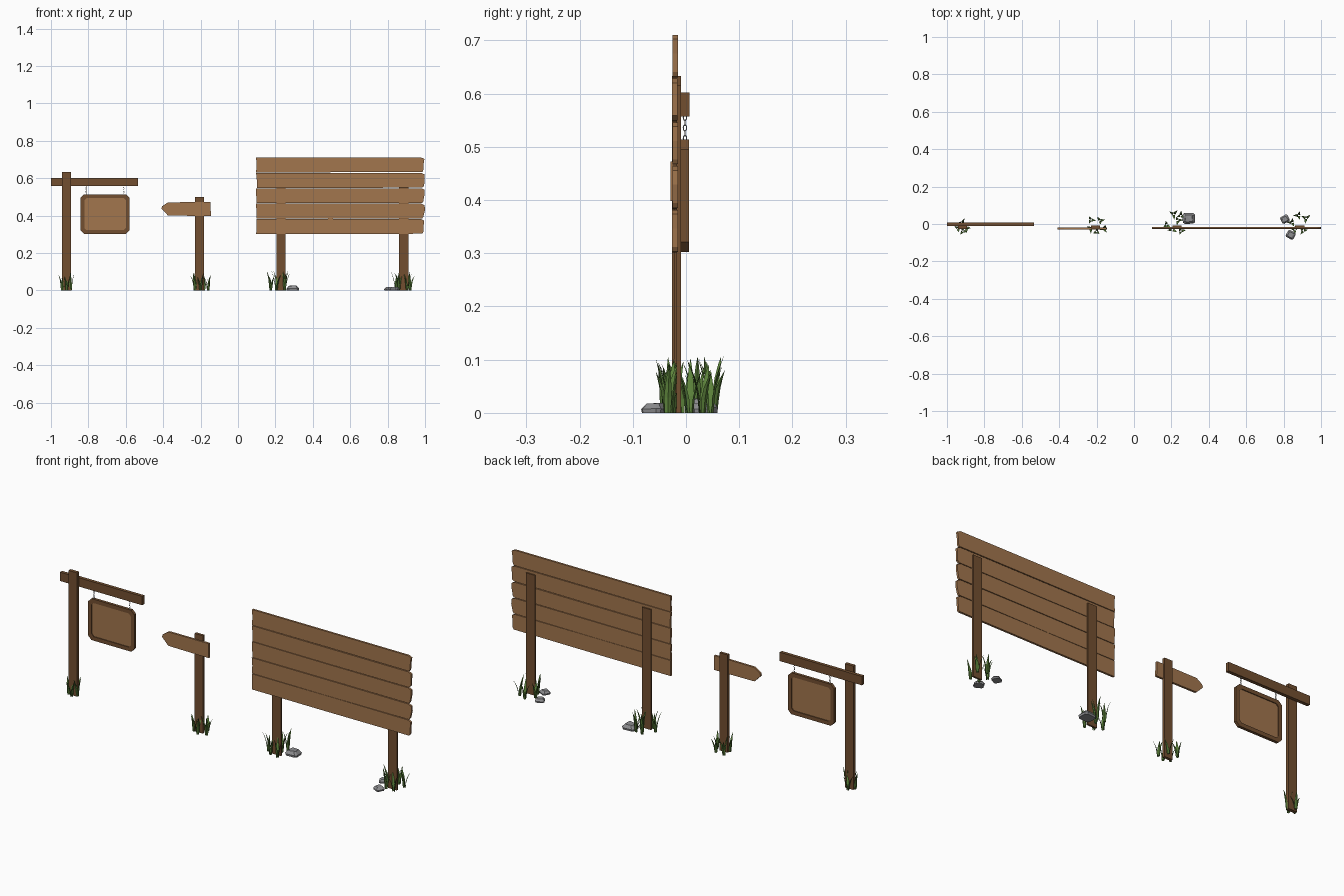
import bpy, bmesh, math, random
from mathutils import Vector, Matrix

if "Cube" in bpy.data.objects:
    bpy.data.objects.remove(bpy.data.objects["Cube"])

random.seed(4)


def material(name, rgb):
    m = bpy.data.materials.new(name)
    m.diffuse_color = (*rgb, 1)
    m.use_nodes = True
    m.node_tree.nodes["Principled BSDF"].inputs["Base Color"].default_value = m.diffuse_color
    return m


DARK = material("dark_wood", (0.17, 0.078, 0.03))
LIGHT = material("light_wood", (0.36, 0.18, 0.075))
GREEN = material("grass_green", (0.11, 0.23, 0.045))
STONE = material("stone_grey", (0.27, 0.27, 0.28))
METAL = material("chain_grey", (0.5, 0.5, 0.52))


def finish(bm, name, mat):
    bmesh.ops.recalc_face_normals(bm, faces=bm.faces)
    me = bpy.data.meshes.new(name)
    bm.to_mesh(me)
    bm.free()
    me.materials.append(mat)
    ob = bpy.data.objects.new(name, me)
    bpy.context.collection.objects.link(ob)
    return ob


def skin(bm, rings, closed=False):
    """Join successive rings of points with quads, capped or looped."""
    vs = [[bm.verts.new(p) for p in r] for r in rings]
    n = len(vs[0])
    pairs = list(zip(vs, vs[1:])) + ([(vs[-1], vs[0])] if closed else [])
    for a, b in pairs:
        for i in range(n):
            bm.faces.new((a[i], a[(i + 1) % n], b[(i + 1) % n], b[i]))
    if not closed:
        bm.faces.new(vs[0])
        bm.faces.new(vs[-1])


def prism(name, pts, y0, y1, mat):
    """Extrude an x-z outline between two y positions."""
    bm = bmesh.new()
    skin(bm, [[(x, y, z) for x, z in pts] for y in (y0, y1)])
    return finish(bm, name, mat)


def rect(x0, x1, z0, z1):
    return [(x0, z0), (x1, z0), (x1, z1), (x0, z1)]


def octagon(x0, x1, z0, z1, c):
    return [(x0 + c, z0), (x1 - c, z0), (x1, z0 + c), (x1, z1 - c),
            (x1 - c, z1), (x0 + c, z1), (x0, z1 - c), (x0, z0 + c)]


# Hanging sign: post, beam, panel and frame
prism("hanging_sign_post", rect(-0.94, -0.892, 0, 0.633), -0.026, -0.009, DARK)
prism("hanging_sign_beam", rect(-1.0, -0.535, 0.557, 0.602), -0.01, 0.007, DARK)
prism("hanging_panel", octagon(-0.828, -0.592, 0.312, 0.502, 0.012), -0.005, 0.001, LIGHT)
outer = octagon(-0.842, -0.58, 0.302, 0.514, 0.019)
inner = octagon(-0.822, -0.60, 0.322, 0.494, 0.012)
bm = bmesh.new()
skin(bm, [[(x, y, z) for x, z in o] for o, y in
          ((outer, -0.009), (inner, -0.009), (inner, 0.0055), (outer, 0.0055))], closed=True)
finish(bm, "hanging_frame", DARK)

# Chains of alternating oval links
for x in (-0.812, -0.612):
    bm = bmesh.new()
    for k in range(5):
        rings = []
        for i in range(10):
            a = math.tau * i / 10
            ring = []
            for j in range(4):
                b = math.tau * j / 4
                u = math.cos(a) * (0.0032 + 0.001 * math.cos(b))
                w = math.sin(a) * (0.0058 + 0.001 * math.cos(b))
                v = 0.001 * math.sin(b)
                p = (u, v) if k % 2 else (v, u)
                ring.append((x + p[0], -0.002 + p[1], 0.516 + 0.0098 * k + w))
            rings.append(ring)
        skin(bm, rings, closed=True)
    finish(bm, "chain", METAL)

# Arrow sign
prism("arrow_post", rect(-0.229, -0.183, 0, 0.5), -0.023, -0.009, DARK)
prism("arrow_board", [(-0.145, 0.398), (-0.147, 0.472), (-0.374, 0.471), (-0.405, 0.45),
                      (-0.41, 0.437), (-0.374, 0.4)], -0.029, -0.018, LIGHT)

# Large board posts
for x in (0.23, 0.886):
    prism("board_post", rect(x - 0.025, x + 0.025, 0, 0.615), -0.018, -0.009, DARK)

# Five slightly uneven planks
for i in range(5):
    z0 = 0.302 + 0.0822 * i
    z1 = z0 + 0.0795
    j = lambda s: random.uniform(-s, s)
    pts = [(0.099 + j(.003), z0), (0.55 + j(.08), z0 + j(.0015)), (0.985, z0 + 0.001),
           (0.993 + j(.003), z0 + 0.01), (0.996 + j(.004), z0 + 0.045), (0.996 + j(.003), z1 - 0.008),
           (0.98, z1), (0.55 + j(.08), z1 + j(.0015)), (0.097 + j(.002), z1),
           (0.1 + j(.003), z0 + 0.04)]
    d = j(0.0008)
    prism("board_plank", pts, -0.026 + d, -0.0155 + d, LIGHT)


# Grass: three curved blades per sprig
def blade(bm, x, y, ang, h, reach, w):
    d = Vector((math.cos(ang), math.sin(ang), 0))
    s = Vector((-d.y, d.x, 0))
    rings = []
    for t, k in ((0, 0.75), (0.3, 1.0), (0.6, 0.75), (0.85, 0.38), (1, 0.04)):
        c = Vector((x, y, h * t * (1 - 0.08 * t))) + d * (0.004 + reach * t ** 2)
        rings.append([c + s * w * k, c + d * 0.35 * w * k, c - s * w * k, c - d * 0.12 * w * k])
    skin(bm, rings)


TUFTS = [
    [(-0.92, 0.006), (-0.94, -0.024), (-0.895, -0.02), (-0.915, -0.038)],
    [(-0.23, 0.022), (-0.182, 0.018), (-0.16, -0.025), (-0.2, -0.04), (-0.23, -0.025)],
    [(0.212, 0.052), (0.25, 0.045), (0.235, 0.02), (0.175, -0.004), (0.205, -0.03), (0.25, -0.038)],
    [(0.88, 0.046), (0.92, 0.03), (0.845, 0.008), (0.905, -0.035), (0.86, -0.03)],
]
for n, tuft in enumerate(TUFTS):
    bm = bmesh.new()
    for x, y in tuft:
        a0 = random.uniform(0, math.tau)
        for k in range(3):
            h = random.uniform(0.07, 0.105) * (1.12 if n > 1 else 1.0)
            blade(bm, x, y, a0 + k * math.tau / 3 + random.uniform(-.3, .3), h,
                  random.uniform(0.015, 0.026), 0.0075)
    finish(bm, "grass_tuft", GREEN)

# Faceted stones
for x, y, rx, ry, h, rot in ((0.293, 0.03, 0.033, 0.029, 0.028, 0.05),
                             (0.807, 0.026, 0.022, 0.02, 0.018, 0.5),
                             (0.838, -0.058, 0.023, 0.021, 0.02, -0.5)):
    bm = bmesh.new()
    rings = []
    for t, k in ((0, 0.95), (0.4, 1.0), (1, 0.62)):
        rings.append([(px * rx * k, py * ry * k, h * t * random.uniform(0.8, 1))
                      for px, py in octagon(-1, 1, -1, 1, 0.3)])
    skin(bm, rings)
    bmesh.ops.triangulate(bm, faces=[f for f in bm.faces if len(f.verts) > 4])
    bmesh.ops.transform(bm, matrix=Matrix.Translation((x, y, 0)) @ Matrix.Rotation(rot, 4, 'Z'),
                        verts=bm.verts)
    finish(bm, "stone", STONE)
